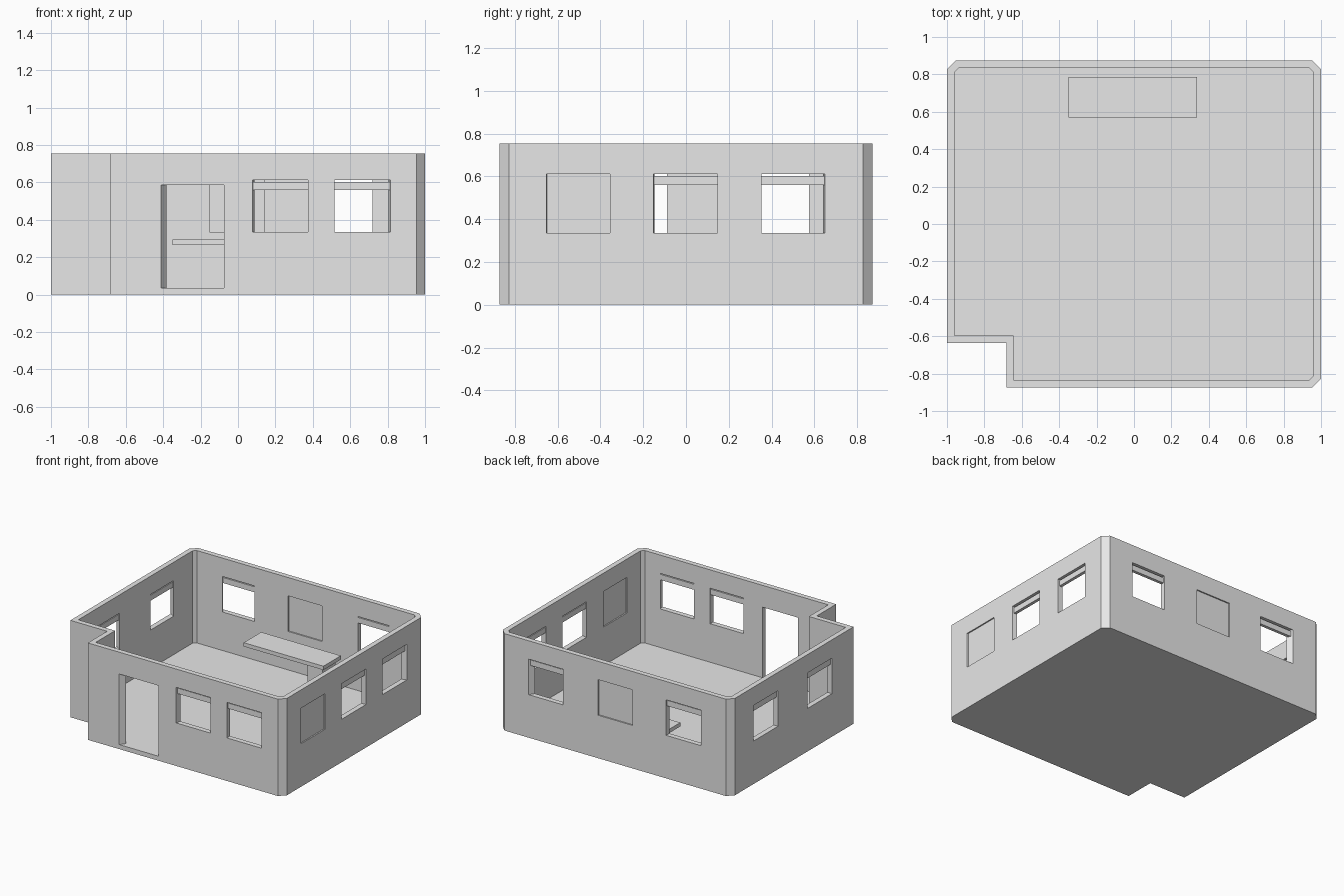
import bpy, bmesh

cube = bpy.data.objects.get("Cube")
if cube:
    bpy.data.objects.remove(cube, do_unlink=True)

HEIGHT, FLOOR, WALL, HALF_Y = 0.755, 0.035, 0.04, 0.873
SILL, HEAD = 0.335, 0.612

plaster = bpy.data.materials.new("light_grey")
plaster.use_nodes = True
plaster.diffuse_color = (0.8, 0.8, 0.8, 1)
plaster.node_tree.nodes["Principled BSDF"].inputs["Base Color"].default_value = (0.8, 0.8, 0.8, 1)


def prism(name, plan, z0, z1):
    """Extrude a plan outline from z0 to z1."""
    bm = bmesh.new()
    face = bm.faces.new([bm.verts.new((x, y, z0)) for x, y in plan])
    top = bmesh.ops.extrude_face_region(bm, geom=[face])["geom"]
    for v in top:
        if isinstance(v, bmesh.types.BMVert):
            v.co.z = z1
    bmesh.ops.recalc_face_normals(bm, faces=bm.faces[:])
    mesh = bpy.data.meshes.new(name)
    bm.to_mesh(mesh)
    bm.free()
    mesh.materials.append(plaster)
    obj = bpy.data.objects.new(name, mesh)
    bpy.context.scene.collection.objects.link(obj)
    return obj


def outline(inset, chamfer):
    """House footprint: three chamfered corners and a square entrance notch."""
    x, y, c = 1 - inset, HALF_Y - inset, chamfer
    nx, ny = -0.683 + inset, -0.635 + inset
    return [(nx, -y), (x - c, -y), (x, -y + c), (x, y - c), (x - c, y),
            (-x + c, y), (-x, y - c), (-x, ny), (nx, ny)]


def on_wall(side, u, depth):
    """Plan point at u along a wall, depth measured inward from outside."""
    return {"front": (u, -HALF_Y + depth), "back": (u, HALF_Y - depth),
            "right": (1 - depth, u), "left": (-1 + depth, u)}[side]


def slab(name, side, lo, hi, d0, d1, z0, z1, splay=(0, 0)):
    """Block set in a wall, with jambs narrowing inward by the splay."""
    def jamb(d):
        k = d / WALL
        return lo + splay[0] * k, hi - splay[1] * k
    a, b = jamb(d0), jamb(d1)
    plan = [on_wall(side, a[0], d0), on_wall(side, a[1], d0),
            on_wall(side, b[1], d1), on_wall(side, b[0], d1)]
    return prism(name, plan, z0, z1)


def carve(target, cutter):
    cutter.hide_render = True
    mod = target.modifiers.new("cut", "BOOLEAN")
    mod.operation, mod.solver, mod.object = "DIFFERENCE", "EXACT", cutter
    bpy.context.view_layer.objects.active = target
    bpy.ops.object.modifier_apply(modifier=mod.name)
    bpy.data.objects.remove(cutter, do_unlink=True)


# Walls and floor as one hollowed shell
shell = prism("walls_and_floor", outline(0, 0.046), 0, HEIGHT)
carve(shell, prism("room_cutter", outline(WALL, 0.022), FLOOR, HEIGHT + 0.1))

# Doorway
carve(shell, slab("door_cutter", "front", -0.413, -0.075, -0.02, 0.06,
                  FLOOR, 0.585, (0.03, 0)))

# Windows: wall, range along the wall, jamb splay, open or closed
WINDOWS = [
    ("front", 0.077, 0.375, (0.01, 0), True),
    ("front", 0.515, 0.815, (0, 0.01), True),
    ("right", -0.652, -0.355, (0.005, 0), False),
    ("right", -0.152, 0.147, (0.005, 0), True),
    ("right", 0.352, 0.65, (0, 0.01), True),
    ("back", 0.45, 0.745, (0, 0.025), True),
    ("back", -0.152, 0.147, (0, 0.005), False),
    ("back", -0.74, -0.44, (0.025, 0), True),
    ("left", 0.295, 0.6, (0, 0.025), True),
    ("left", -0.37, -0.065, (0, 0.025), True),
]
for i, (side, lo, hi, splay, is_open) in enumerate(WINDOWS, 1):
    carve(shell, slab("window_cutter", side, lo, hi, -0.02, 0.06, SILL, HEAD, splay))
    if is_open:
        # Blind case hung just under the window head
        slab(f"{side}_blind_case_{i}", side, lo, hi, 0.012, 0.036, 0.56, 0.603, splay)
    else:
        # Closed panel recessed from both wall faces
        slab(f"{side}_closed_panel_{i}", side, lo, hi, 0.01, 0.03, SILL, HEAD)

# Counter on a single pedestal
prism("counter_top", [(-0.35, 0.57), (0.337, 0.57), (0.337, 0.785), (-0.35, 0.785)],
      0.265, 0.295)
prism("counter_leg", [(0.18, 0.6), (0.31, 0.6), (0.31, 0.755), (0.18, 0.755)],
      FLOOR, 0.265)
